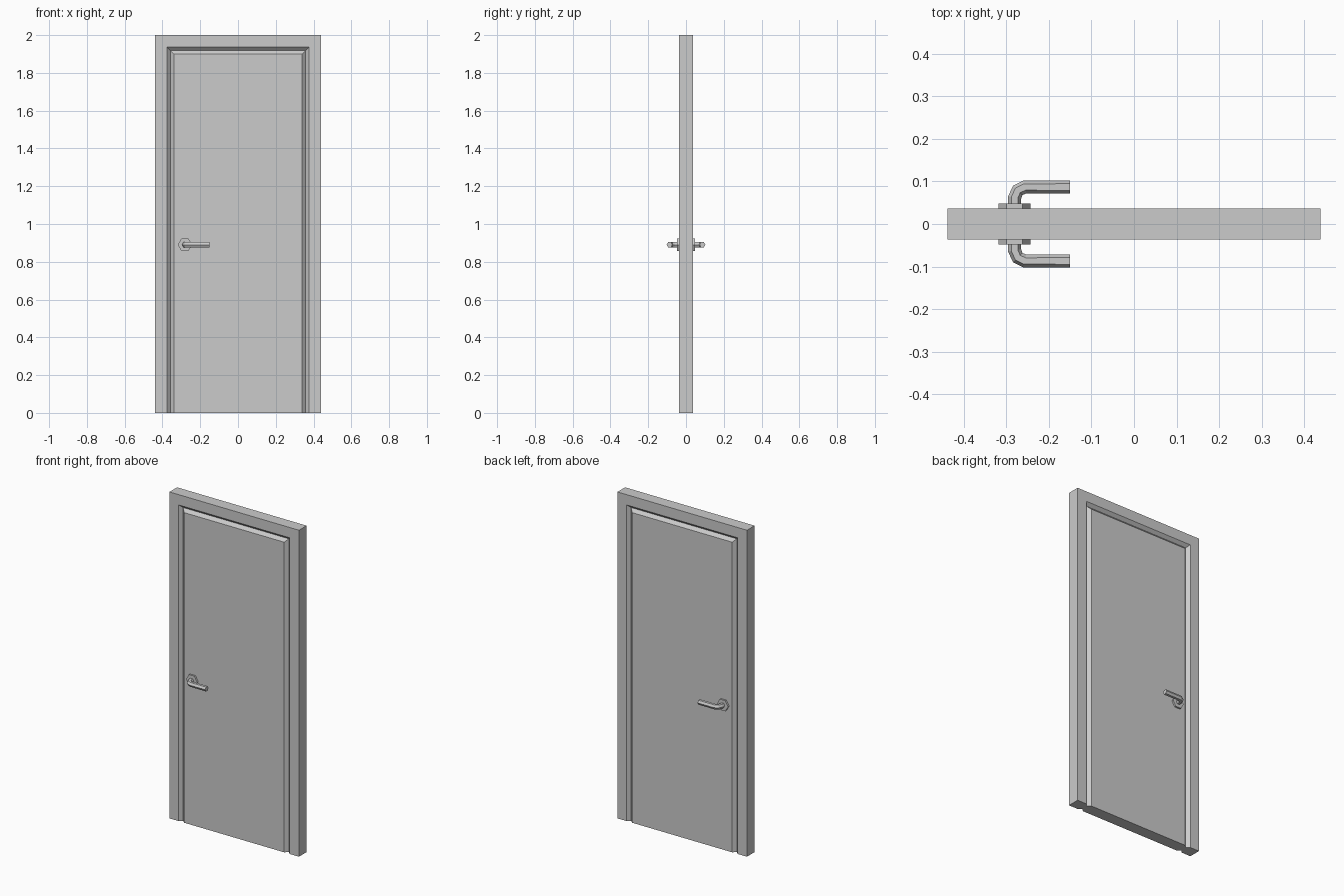
import bpy, bmesh, math
from mathutils import Vector

cube = bpy.data.objects.get("Cube")
if cube:
    bpy.data.objects.remove(cube, do_unlink=True)

grey = bpy.data.materials.new("light_grey")
grey.use_nodes = True
colour = (0.6, 0.6, 0.6, 1)
grey.diffuse_color = colour
grey.node_tree.nodes["Principled BSDF"].inputs["Base Color"].default_value = colour

HALF_W, HEIGHT, HALF_T = 0.439, 2.0, 0.037
GROOVE_OUT, GROOVE_MID, GROOVE_IN = 0.063, 0.081, 0.1  # insets from the outer edge
GROOVE_Y = 0.019


def finish(name, bm):
    bmesh.ops.recalc_face_normals(bm, faces=bm.faces)
    mesh = bpy.data.meshes.new(name)
    bm.to_mesh(mesh)
    bm.free()
    mesh.materials.append(grey)
    obj = bpy.data.objects.new(name, mesh)
    bpy.context.collection.objects.link(obj)
    return obj


def door_sweep(bm, profile, closed):
    """Sweep (inset, y) points up the left jamb, across the top and down."""
    stations = []
    for side, top in ((-1, 0), (-1, 1), (1, 1), (1, 0)):
        stations.append([bm.verts.new((side * (HALF_W - d), y, top * (HEIGHT - d)))
                         for d, y in profile])
    n = len(profile)
    for a, b in zip(stations, stations[1:]):
        for i in range(n if closed else n - 1):
            j = (i + 1) % n
            bm.faces.new((a[i], a[j], b[j], b[i]))
    return stations


def tube(name, path, radius, sides=6):
    """Faceted bar along a path of (x, y) points, mirrored to the back."""
    bm = bmesh.new()
    pts = [Vector((x, y, 0.89)) for x, y in path]
    up = Vector((0, 0, 1))
    rings = []
    for i, p in enumerate(pts):
        before = (p - pts[i - 1]).normalized() if i else Vector()
        after = (pts[i + 1] - p).normalized() if i < len(pts) - 1 else Vector()
        across = (before + after).normalized().cross(up)
        rings.append([bm.verts.new(p + radius * (across * math.cos(t) + up * math.sin(t)))
                      for t in (math.tau * k / sides for k in range(sides))])
    for a, b in zip(rings, rings[1:]):
        for k in range(sides):
            j = (k + 1) % sides
            bm.faces.new((a[k], a[j], b[j], b[k]))
    bm.faces.new(rings[0])
    bm.faces.new(rings[-1])
    obj = finish(name, bm)
    mirror = obj.modifiers.new("both_sides", 'MIRROR')
    mirror.use_axis = (False, True, False)


# Frame: mitred surround with chamfered inner edges
bm = bmesh.new()
half = [(0, -HALF_T), (GROOVE_OUT, -HALF_T), (GROOVE_MID, -GROOVE_Y)]
ends = door_sweep(bm, half + [(d, -y) for d, y in reversed(half)], True)
bm.faces.new(ends[0])
bm.faces.new(ends[-1])
finish("door_frame", bm)

# Door leaf: flush panel chamfered on its sides and top
bm = bmesh.new()
half = [(GROOVE_IN, -HALF_T), (GROOVE_MID, -GROOVE_Y)]
ends = door_sweep(bm, half + [(d, -y) for d, y in reversed(half)], False)
bm.faces.new([s[0] for s in ends])
bm.faces.new([s[-1] for s in ends])
bm.faces.new(ends[0] + ends[-1][::-1])
finish("door_leaf", bm)

# Handles: hexagonal backplates and bent levers
HANDLE_X = -0.281
tube("handle_backplate", [(HANDLE_X, -HALF_T), (HANDLE_X, -0.048)], 0.0375)
tube("handle_lever", [(HANDLE_X, -0.045), (HANDLE_X, -0.062), (-0.2735, -0.079),
                      (-0.257, -0.087), (-0.15, -0.087)], 0.0155)
